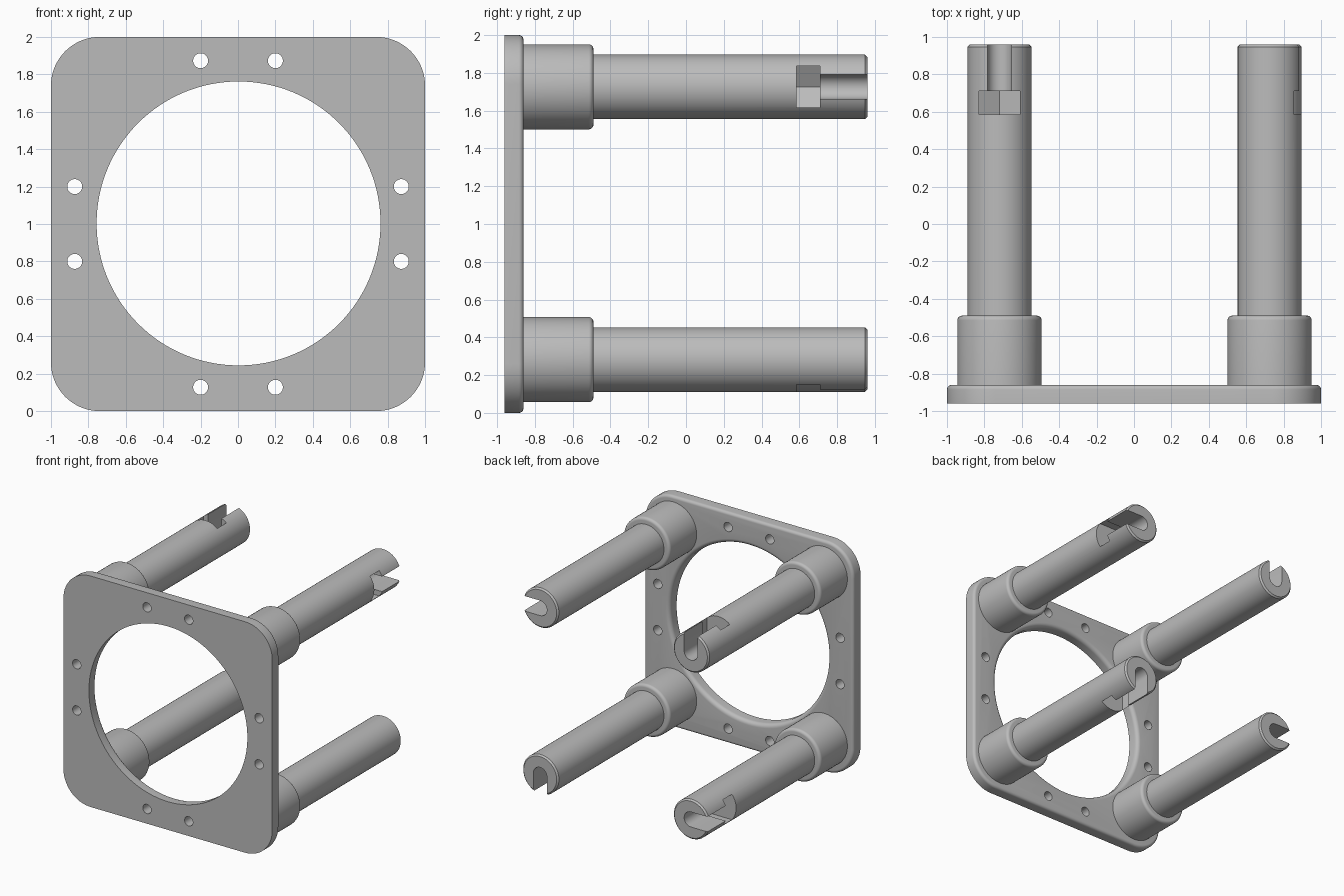
import bpy, bmesh
from math import sin, cos, pi, radians

cube = bpy.data.objects.get("Cube")
if cube:
    bpy.data.objects.remove(cube)

grey = bpy.data.materials.new("plain grey")
grey.use_nodes = True
grey.diffuse_color = (0.5, 0.5, 0.5, 1)
grey.node_tree.nodes["Principled BSDF"].inputs["Base Color"].default_value = (0.5, 0.5, 0.5, 1)

FRONT, FACE, COLLAR_END, BACK = -0.96, -0.86, -0.49, 0.96
FILLET = 0.035


def outline(half, radius, steps=16):
    """Rounded square in x and z; a circle when radius equals half."""
    pts = []
    for q, (sx, sz) in enumerate([(1, 1), (-1, 1), (-1, -1), (1, -1)]):
        for i in range(steps + 1):
            a = (q + i / steps) * pi / 2
            pts.append((sx * (half - radius) + radius * cos(a),
                        sz * (half - radius) + radius * sin(a)))
    return pts


def loft(name, rings, centre=(0, 0)):
    """Closed solid through outlines given as (y, points)."""
    bm = bmesh.new()
    loops = [[bm.verts.new((x, y, z)) for x, z in pts] for y, pts in rings]
    for a, b in zip(loops, loops[1:]):
        for i in range(len(a)):
            j = (i + 1) % len(a)
            bm.faces.new((a[i], a[j], b[j], b[i]))
    bm.faces.new(loops[0][::-1])
    bm.faces.new(loops[-1])
    bmesh.ops.remove_doubles(bm, verts=bm.verts, dist=1e-5)
    bmesh.ops.recalc_face_normals(bm, faces=bm.faces)
    mesh = bpy.data.meshes.new(name)
    bm.to_mesh(mesh)
    bm.free()
    mesh.materials.append(grey)
    obj = bpy.data.objects.new(name, mesh)
    obj.location = (centre[0], 0, centre[1])
    bpy.context.collection.objects.link(obj)
    return obj


def cut(obj, cutters):
    """Subtract the cutters, bake the result and discard them."""
    for c in cutters:
        m = obj.modifiers.new("cut", 'BOOLEAN')
        m.operation, m.solver, m.object = 'DIFFERENCE', 'EXACT', c
    bpy.context.view_layer.update()
    graph = bpy.context.evaluated_depsgraph_get()
    mesh = bpy.data.meshes.new_from_object(obj.evaluated_get(graph))
    obj.modifiers.clear()
    obj.data = mesh
    for c in cutters:
        bpy.data.objects.remove(c)


def smooth(obj):
    bpy.ops.object.select_all(action='DESELECT')
    obj.select_set(True)
    bpy.context.view_layer.objects.active = obj
    bpy.ops.object.shade_smooth_by_angle(angle=radians(28))


def rounded_end(y, r):
    """Steps (y, inset) of a fillet that finishes at y."""
    return [(y - r + r * sin(a), r - r * cos(a)) for a in (k * pi / 12 for k in range(7))]


# Flange plate with filleted back rim
plate = loft("flange_plate",
             [(FRONT, outline(1, 0.26))] +
             [(y, outline(1 - d, 0.26 - d)) for y, d in rounded_end(FACE, 0.025)])

# Large opening with a rounded back lip, and the eight bolt holes
bore = [(FRONT - 0.1, 0.759)] + [(y, 0.759 + d) for y, d in rounded_end(FACE, FILLET)]
bore.append((FACE + 0.1, 0.759 + FILLET))
cutters = [loft("opening_cutter", [(y, outline(r, r, 32)) for y, r in bore], (0.003, 0.003))]
for s in (-1, 1):
    for t in (-0.2, 0.2):
        for c in ((t, s * 0.873), (s * 0.873, t)):
            cutters.append(loft("bolt_hole_cutter",
                                [(y, outline(0.04, 0.04, 8)) for y in (FRONT - 0.1, FACE + 0.1)], c))
cut(plate, cutters)
plate.location.z = 1
smooth(plate)

# Rod with chamfered end
rod = loft("rod", [(y, outline(r, r)) for y, r in
                   ((FACE - 0.02, 0.171), (BACK - 0.013, 0.171), (BACK, 0.158))])

# Open U-shaped slot and hexagonal nut pocket, both opening upward
slot = [(0.065 * cos(a), 0.065 * sin(a)) for a in (pi + k * pi / 12 for k in range(13))]
slot += [(0.065, 0.3), (-0.065, 0.3)]
hexagon = [(-0.11, -0.0635), (0, -0.127), (0.11, -0.0635), (0.11, 0.3), (-0.11, 0.3)]
cut(rod, [loft("slot_cutter", [(0.65, slot), (BACK + 0.1, slot)]),
          loft("pocket_cutter", [(0.585, hexagon), (0.71, hexagon)])])
smooth(rod)

# Collar with a rounded end
collar = loft("collar", [(FACE - 0.02, outline(0.225, 0.225))] +
              [(y, outline(0.225 - d, 0.225 - d)) for y, d in rounded_end(COLLAR_END, 0.025)])
smooth(collar)

# Four posts, each turned a quarter turn from the last
corners = [("upper_right", -1, 1), ("upper_left", 1, 1),
           ("lower_left", 1, -1), ("lower_right", -1, -1)]
for i, (label, sx, sz) in enumerate(corners):
    for part in (rod, collar):
        obj = part if i == 0 else part.copy()
        if i:
            bpy.context.collection.objects.link(obj)
        obj.name = label + ("_rod" if part is rod else "_collar")
        obj.location = (0.003 + sx * 0.722, 0, 1.004 + sz * 0.722)
        obj.rotation_euler.y = i * pi / 2
